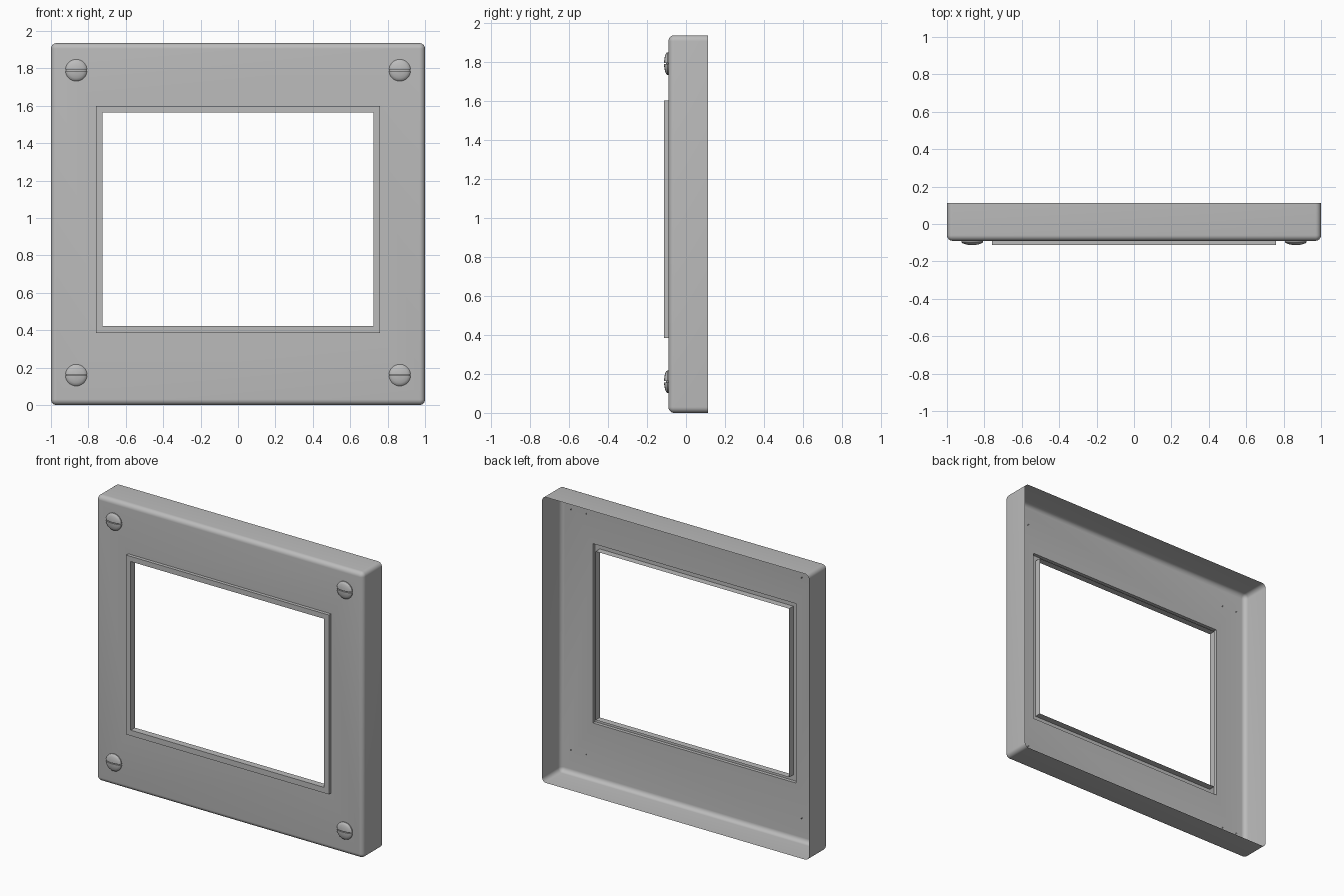
import bpy, bmesh
from math import sin, cos, pi, radians
from mathutils import Vector

if "Cube" in bpy.data.objects:
    bpy.data.objects.remove(bpy.data.objects["Cube"], do_unlink=True)

grey = bpy.data.materials.new("plain_grey")
grey.use_nodes = True
colour = (0.5, 0.5, 0.5, 1)
grey.diffuse_color = colour
grey.node_tree.nodes["Principled BSDF"].inputs["Base Color"].default_value = colour

BACK, PLATE, LIP = 0.1125, -0.09, -0.1125
HEIGHT = 1.935
STEPS = 6


def rounded_rect(half_x, z0, z1, radius, y):
    """Closed loop of points in the xz plane at depth y."""
    points = []
    centres = [(half_x - radius, z1 - radius), (radius - half_x, z1 - radius),
               (radius - half_x, z0 + radius), (half_x - radius, z0 + radius)]
    for corner, (cx, cz) in enumerate(centres):
        for i in range(STEPS + 1):
            a = (corner + i / STEPS) * pi / 2
            points.append(Vector((cx + radius * cos(a), y, cz + radius * sin(a))))
    return points


def skin(bm, loops):
    """Join successive loops of equal length with faces."""
    rings = [[bm.verts.new(p) for p in loop] for loop in loops]
    for a, b in zip(rings, rings[1:]):
        for i in range(len(a)):
            j = (i + 1) % len(a)
            bm.faces.new((a[i], a[j], b[j], b[i]))
    bmesh.ops.remove_doubles(bm, verts=bm.verts, dist=1e-5)
    bmesh.ops.dissolve_degenerate(bm, edges=bm.edges, dist=1e-5)


def face_forward(bm):
    """Turn all normals consistently so the front faces look to -y."""
    bmesh.ops.recalc_face_normals(bm, faces=bm.faces)
    if sum(f.normal.y * f.calc_area() for f in bm.faces) > 0:
        bmesh.ops.reverse_faces(bm, faces=bm.faces)


def finish(name, bm):
    mesh = bpy.data.meshes.new(name)
    bm.to_mesh(mesh)
    bm.free()
    mesh.materials.append(grey)
    obj = bpy.data.objects.new(name, mesh)
    bpy.context.collection.objects.link(obj)
    bpy.ops.object.select_all(action="DESELECT")
    obj.select_set(True)
    bpy.context.view_layer.objects.active = obj
    bpy.ops.object.shade_smooth_by_angle(angle=radians(35))
    return obj


# Cover shell, open at the back, with a rounded front edge
ROUND = 0.03
loops = [rounded_rect(1, 0, HEIGHT, ROUND, BACK)]
for i in range(STEPS + 1):
    a = i / STEPS * pi / 2
    inset = ROUND * (1 - cos(a))
    loops.append(rounded_rect(1 - inset, inset, HEIGHT - inset, ROUND - inset,
                              PLATE + ROUND * (1 - sin(a))))
loops.append(rounded_rect(0.76, 0.385, 1.6, 0, PLATE))
bm = bmesh.new()
skin(bm, loops)
face_forward(bm)
finish("cover_shell", bm)

# Raised lip around the opening, folded back inwards
bm = bmesh.new()
skin(bm, [rounded_rect(0.76, 0.385, 1.6, 0, PLATE),
          rounded_rect(0.76, 0.385, 1.6, 0, LIP),
          rounded_rect(0.725, 0.423, 1.565, 0, LIP),
          rounded_rect(0.725, 0.423, 1.565, 0, -0.068)])
face_forward(bm)
finish("window_lip", bm)

# Domed screw heads with a fine horizontal slot
SLOT = 0.003
profile = [(0.058, 0), (0.058, 0.006), (0.053, 0.012), (0.042, 0.017),
           (0.024, 0.021), (0, 0.0225)]
for side, x in (("right", -0.865), ("left", 0.865)):
    for level, z in (("lower", 0.16), ("upper", 1.79)):
        bm = bmesh.new()
        circles = [[Vector((r * cos(k * pi / 16), PLATE - h, r * sin(k * pi / 16)))
                    for k in range(32)] for r, h in profile]
        skin(bm, circles)
        for cut in (-SLOT, SLOT):
            bmesh.ops.bisect_plane(bm, geom=bm.verts[:] + bm.edges[:] + bm.faces[:],
                                   plane_co=(0, 0, cut), plane_no=(0, 0, 1))
        face_forward(bm)
        strip = [f for f in bm.faces if abs(f.calc_center_median().z) < SLOT]
        floor = bmesh.ops.extrude_face_region(bm, geom=strip)["geom"]
        bmesh.ops.delete(bm, geom=[f for f in strip if f.is_valid], context="FACES")
        bmesh.ops.translate(bm, vec=(0, 0.01, 0),
                            verts=[v for v in floor if isinstance(v, bmesh.types.BMVert)])
        screw = finish(f"{level}_{side}_screw", bm)
        screw.location = (x, 0, z)
